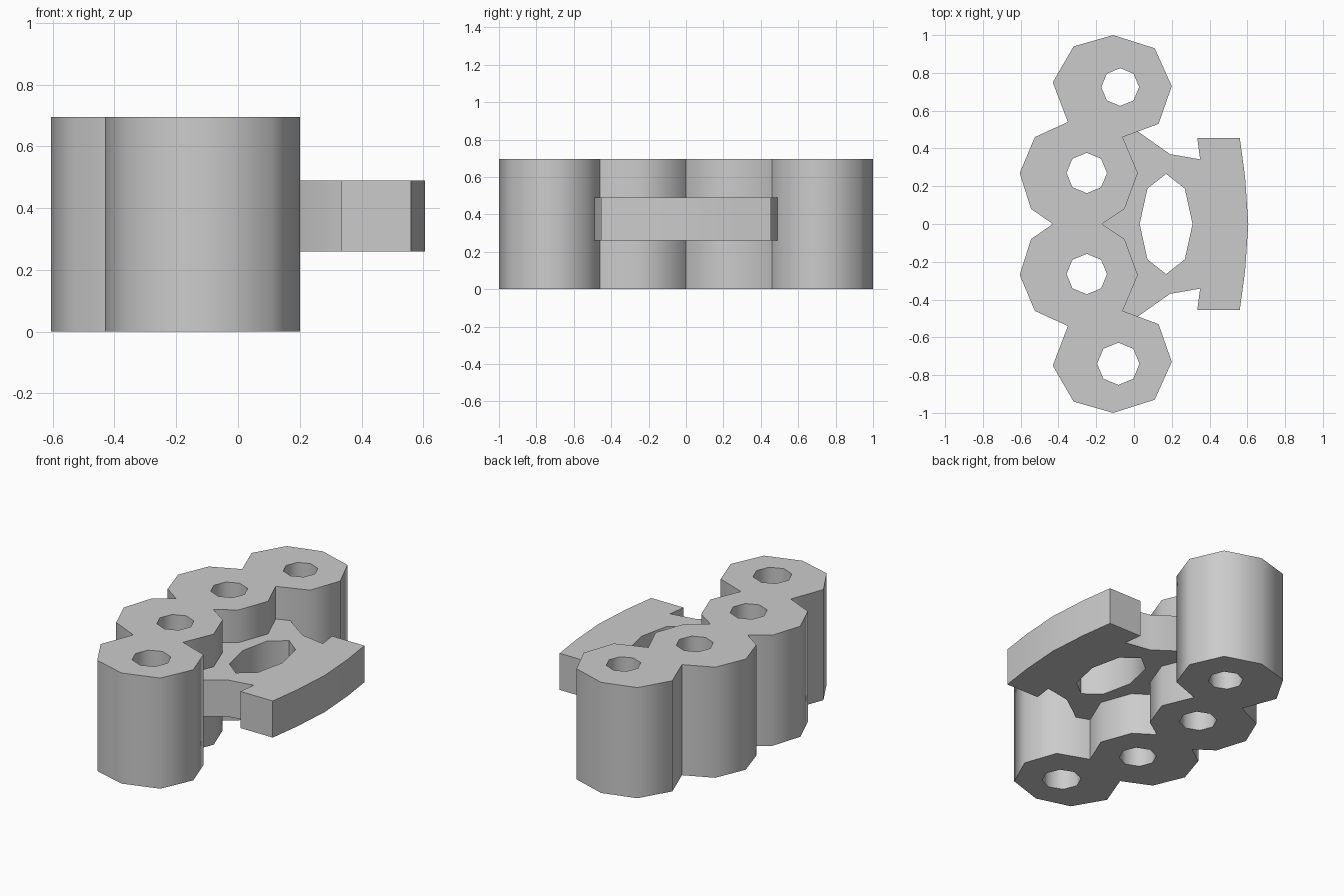
import bpy
import bmesh
from math import cos, sin, tau, radians

cube = bpy.data.objects.get("Cube")
if cube:
    bpy.data.objects.remove(cube, do_unlink=True)

grey = bpy.data.materials.new("plain_grey")
grey.use_nodes = True
grey.diffuse_color = (0.6, 0.6, 0.6, 1)
grey.node_tree.nodes["Principled BSDF"].inputs["Base Color"].default_value = (0.6, 0.6, 0.6, 1)


def mirrored(half):
    """Close a half outline (first and last points on y = 0) across y."""
    return half + [(x, -y) for x, y in reversed(half[1:-1])]


def octagon(cx, cy, rx, ry):
    return [(cx + rx * cos(tau * i / 8), cy + ry * sin(tau * i / 8)) for i in range(8)]


def plate(name, loops, bottom, top):
    """Fill an outline with its holes and extrude it upward."""
    bm = bmesh.new()
    for loop in loops:
        verts = [bm.verts.new((x, y, bottom)) for x, y in loop]
        for i, v in enumerate(verts):
            bm.edges.new((verts[i - 1], v))
    bmesh.ops.triangle_fill(bm, edges=bm.edges[:], use_beauty=True)
    result = bmesh.ops.extrude_face_region(bm, geom=bm.faces[:], use_keep_orig=True)
    raised = [g for g in result["geom"] if isinstance(g, bmesh.types.BMVert)]
    bmesh.ops.translate(bm, verts=raised, vec=(0, 0, top - bottom))
    bmesh.ops.recalc_face_normals(bm, faces=bm.faces[:])
    mesh = bpy.data.meshes.new(name)
    bm.to_mesh(mesh)
    bm.free()
    mesh.materials.append(grey)
    obj = bpy.data.objects.new(name, mesh)
    bpy.context.collection.objects.link(obj)
    bpy.ops.object.select_all(action="DESELECT")
    obj.select_set(True)
    bpy.context.view_layer.objects.active = obj
    bpy.ops.object.shade_smooth_by_angle(angle=radians(60))
    return obj


# Row of four joined octagonal columns, each with a bore
column_outline = mirrored([
    (-0.43, 0), (-0.545, 0.08), (-0.605, 0.27), (-0.525, 0.46), (-0.35, 0.54),
    (-0.43, 0.75), (-0.32, 0.94), (-0.11, 1.0), (0.11, 0.93), (0.20, 0.73),
    (0.13, 0.53), (-0.06, 0.46), (0.02, 0.27), (-0.05, 0.08), (-0.17, 0)])
bores = [octagon(-0.073, 0.725, 0.10, 0.10), octagon(-0.25, 0.27, 0.107, 0.107),
         octagon(-0.25, -0.265, 0.107, 0.107), octagon(-0.083, -0.74, 0.112, 0.112)]
plate("column_row", [column_outline] + bores, 0, 0.695)

# Thinner grip with an oval opening, rooted inside the columns
grip_outline = mirrored([
    (-0.19, 0), (-0.09, 0.1), (-0.09, 0.4), (-0.06, 0.475), (0.02, 0.49),
    (0.19, 0.37), (0.35, 0.342), (0.335, 0.455), (0.56, 0.455), (0.588, 0.25), (0.605, 0)])
plate("grip", [grip_outline, octagon(0.17, 0, 0.14, 0.265)], 0.26, 0.49)
